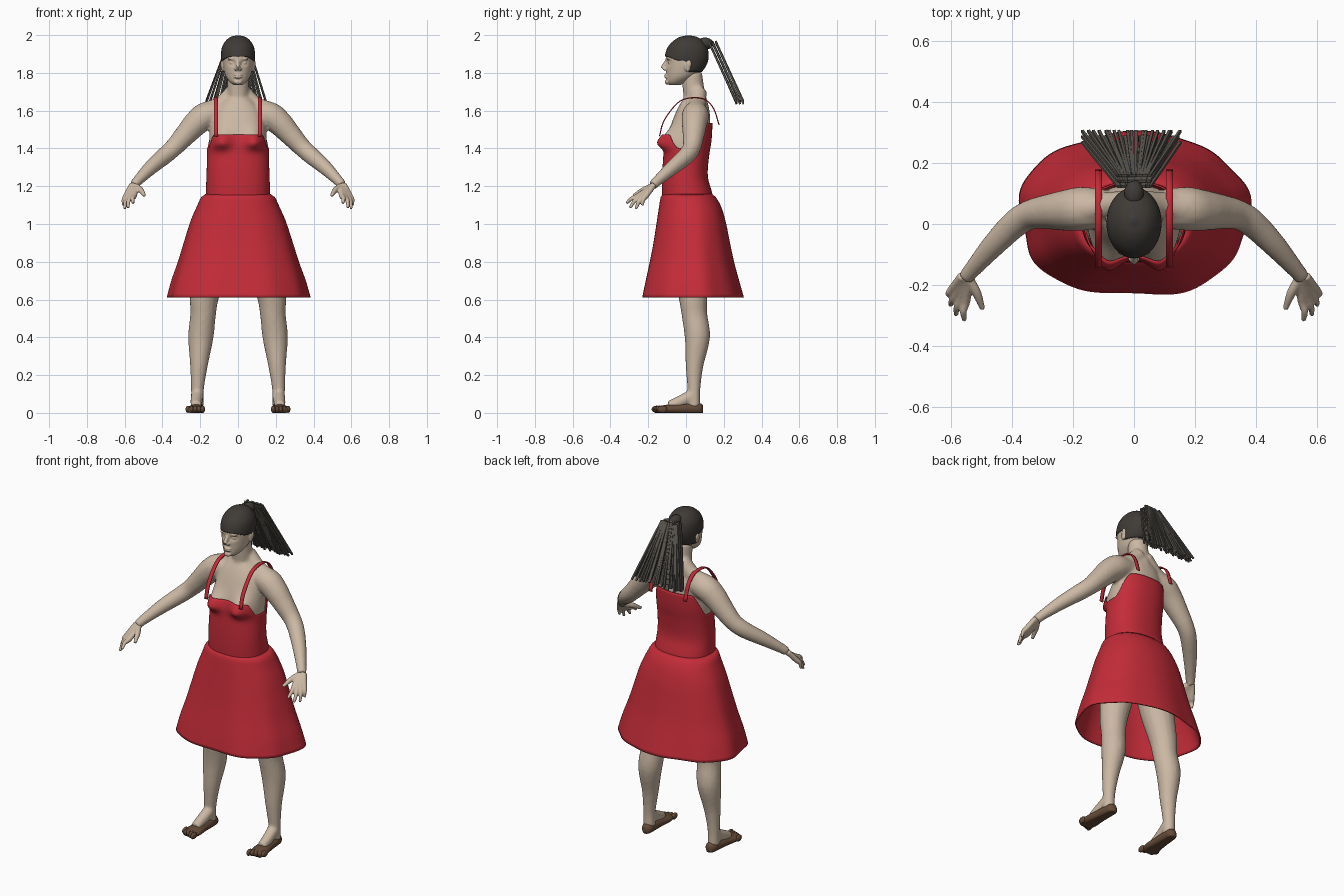
import bpy, bmesh, math, random
from mathutils import Vector, Matrix

random.seed(4)
default_cube = bpy.data.objects.get("Cube")
if default_cube:
    bpy.data.objects.remove(default_cube)


def material(name, color):
    mat = bpy.data.materials.new(name)
    mat.use_nodes = True
    mat.diffuse_color = (*color, 1)
    mat.node_tree.nodes["Principled BSDF"].inputs["Base Color"].default_value = (*color, 1)
    return mat


skin = material("skin", (0.60, 0.48, 0.37))
red = material("red cloth", (0.55, 0.025, 0.04))
dark_hair = material("dark hair", (0.05, 0.044, 0.038))
strand_hair = material("hair strands", (0.11, 0.10, 0.085))
brown = material("brown leather", (0.13, 0.07, 0.04))


def spline(keys, t):
    """Smooth interpolation of rows (t, value, value, ...)."""
    last = len(keys) - 1
    t = min(max(t, keys[0][0]), keys[last][0])
    i = 0
    while i < last - 1 and t > keys[i + 1][0]:
        i += 1

    def slope(j, k):
        a, b = keys[max(j - 1, 0)], keys[min(j + 1, last)]
        return (b[k] - a[k]) / (b[0] - a[0])

    p, q = keys[i], keys[i + 1]
    h = q[0] - p[0]
    u = (t - p[0]) / h
    w = u * u * (3 - 2 * u)
    return [p[k] * (1 - w) + q[k] * w + h * u * (1 - u) * ((1 - u) * slope(i, k) - u * slope(i + 1, k))
            for k in range(1, len(p))]


def smooth(a, b, x):
    u = min(max((x - a) / (b - a), 0), 1)
    return u * u * (3 - 2 * u)


def bump(*distances):
    return math.exp(-sum(d * d for d in distances))


def section(keys, z, angle, off=0, power=2):
    """Point on a rounded cross-section given as half width, front y, back y."""
    half, front, back = spline(keys, z)
    c, s = (math.copysign(abs(f(angle)) ** (2 / power), f(angle)) for f in (math.cos, math.sin))
    return Vector(((half + off) * c, (front + back) / 2 + ((back - front) / 2 + off) * s, z))


def surface(bm, func, around, rows, cap_bottom=True, cap_top=True):
    """Skin of a closed tube: func(angle, v) with v from 0 to 1."""
    rings = [[bm.verts.new(func(2 * math.pi * j / around, i / rows)) for j in range(around)]
             for i in range(rows + 1)]
    for a, b in zip(rings, rings[1:]):
        for j in range(around):
            k = (j + 1) % around
            bm.faces.new((a[j], a[k], b[k], b[j]))
    if cap_bottom:
        bm.faces.new(rings[0][::-1])
    if cap_top:
        bm.faces.new(rings[-1])


def limb(bm, points, sides=16, steps=5):
    """Round tube through points (x, y, z, radius)."""
    keys = [(i, *p) for i, p in enumerate(points)]
    total = (len(points) - 1) * steps
    path = [spline(keys, i / steps) for i in range(total + 1)]
    spots = [Vector(p[:3]) for p in path]
    tangent = (spots[1] - spots[0]).normalized()
    axis = tangent.orthogonal().normalized()
    frames = []
    for i in range(total + 1):
        new = (spots[min(i + 1, total)] - spots[max(i - 1, 0)]).normalized()
        axis = tangent.rotation_difference(new) @ axis
        tangent = new
        frames.append((axis.copy(), tangent.cross(axis)))

    def point(angle, v):
        i = round(v * total)
        a, b = frames[i]
        return spots[i] + path[i][3] * (a * math.cos(angle) + b * math.sin(angle))
    surface(bm, point, sides, total)


def ball(bm, centre, radii):
    matrix = Matrix.Translation(centre) @ Matrix.Diagonal((*radii, 1))
    bmesh.ops.create_uvsphere(bm, u_segments=20, v_segments=12, radius=1, matrix=matrix)


def finish(bm, name, mat, voxel=0, thickness=0, shade=True):
    bmesh.ops.recalc_face_normals(bm, faces=bm.faces)
    mesh = bpy.data.meshes.new(name)
    bm.to_mesh(mesh)
    bm.free()
    mesh.materials.append(mat)
    for face in mesh.polygons:
        face.use_smooth = shade
    obj = bpy.data.objects.new(name, mesh)
    bpy.context.collection.objects.link(obj)
    if voxel:
        remesh = obj.modifiers.new("blend", 'REMESH')
        remesh.mode, remesh.voxel_size, remesh.use_smooth_shade = 'VOXEL', voxel, shade
        soften = obj.modifiers.new("soften", 'SMOOTH')
        soften.factor, soften.iterations = 0.5, 4
    if thickness:
        obj.modifiers.new("thickness", 'SOLIDIFY').thickness = thickness
    return obj


# Body: torso, neck, arms and legs blended into one skin
TORSO = [(0.92, .165, -.10, .15), (1.15, .16, -.115, .13), (1.25, .156, -.115, .105),
         (1.35, .153, -.11, .11), (1.45, .152, -.10, .125), (1.55, .14, -.07, .128),
         (1.62, .11, -.04, .12), (1.67, .06, -.01, .10)]


def torso_point(angle, z, off=0):
    p = section(TORSO, z, angle, off, 2.3)
    if p.y < 0:
        spread = 0.035 if z < 1.43 else 0.065
        p.y -= 0.052 * bump((abs(p.x) - .09) / .05, (z - 1.43) / spread) * smooth(0, .06, -p.y)
    return p


body = bmesh.new()
surface(body, lambda a, v: torso_point(a, .92 + .75 * v), 48, 40)
limb(body, [(0, .06, 1.6, .065), (0, .042, 1.70, .058), (0, .03, 1.80, .055)])
for s in (1, -1):
    limb(body, [(s * .02, .065, 1.70, .045), (s * .09, .06, 1.632, .045), (s * .16, .05, 1.6, .05)])
    limb(body, [(s * .08, .05, 1.59, .06), (s * .165, .05, 1.575, .072), (s * .22, .045, 1.535, .068),
                (s * .28, .04, 1.47, .058), (s * .34, .03, 1.405, .049), (s * .39, 0, 1.36, .046),
                (s * .46, -.07, 1.3, .039), (s * .53, -.15, 1.23, .028), (s * .55, -.175, 1.205, .026)])
    limb(body, [(s * .10, .02, 1.0, .10), (s * .14, .025, .8, .095), (s * .177, .037, .62, .077),
                (s * .185, .045, .52, .068), (s * .197, .06, .4, .067), (s * .207, .045, .25, .047),
                (s * .215, .042, .12, .034), (s * .215, .042, .03, .034)])
    limb(body, [(s * .215, .03, .09, .034), (s * .22, -.03, .06, .032), (s * .222, -.09, .035, .028)])
finish(body, "body", skin, voxel=.009)

# Hands: palm and fingers
TIPS = [(.555, -.315, 1.11), (.582, -.297, 1.085), (.60, -.265, 1.08), (.607, -.232, 1.098)]
for s, side in ((1, "left"), (-1, "right")):
    hand = bmesh.new()
    for i, tip in enumerate(TIPS):
        knuckle = Vector((.55 + .014 * i, -.25 + .013 * i, 1.15))
        bend = knuckle.lerp(Vector(tip), .5) + Vector((.006, -.004, .006))
        route = [((.537 + .008 * i, -.17, 1.208), .016), (knuckle, .0155), (bend, .0115), (tip, .008)]
        limb(hand, [(s * p[0], p[1], p[2], r) for p, r in route], 10)
    limb(hand, [(s * .54, -.18, 1.2, .016), (s * .515, -.225, 1.18, .0155), (s * .495, -.278, 1.15, .009)], 10)
    finish(hand, side + "_hand", skin, voxel=.0045)

# Head: skull with eye sockets, then features blended in
HEAD = [(1.735, .022, -.088, -.03), (1.75, .042, -.102, .0), (1.78, .064, -.104, .05),
        (1.82, .076, -.106, .09), (1.86, .082, -.108, .110), (1.90, .084, -.104, .114),
        (1.94, .077, -.088, .104), (1.97, .057, -.058, .08), (1.987, .032, -.025, .05),
        (1.993, .004, .008, .018)]


def head_point(angle, v):
    p = section(HEAD, 1.735 + .258 * math.sin(v * math.pi / 2), angle)
    if p.y < 0:
        p.y += .014 * bump((abs(p.x) - .033) / .017, (p.z - 1.853) / .013)
    return p


head = bmesh.new()
surface(head, head_point, 64, 48)
limb(head, [(0, -.10, 1.865, .010), (0, -.115, 1.84, .012), (0, -.124, 1.824, .012)], 12)
ball(head, (0, -.10, 1.752), (.022, .012, .014))
for z in (1.789, 1.777):
    ball(head, (0, -.102, z), (.025, .014, .0055))
for s in (1, -1):
    ball(head, (s * .011, -.113, 1.82), (.009, .011, .008))
    ball(head, (s * .032, -.084, 1.853), (.014, .011, .009))
    ball(head, (s * .034, -.092, 1.874), (.022, .010, .006))
    ball(head, (s * .081, .008, 1.838), (.009, .018, .032))
    ball(head, (s * .085, .016, 1.848), (.009, .013, .022))
finish(head, "head", skin, voxel=.004)


# Hair: cap above the hairline, knot and fanned ponytail
def cap_point(angle, v):
    s = math.sin(angle)
    low = 1.805 + .06 * (1 - smooth(-.05, .25, s)) + .022 * smooth(.3, 1, -s)
    z = low + (1.993 - low) * math.sin(v * math.pi / 2)
    return section(HEAD, z, angle, .006) + Vector((0, 0, .006 * v * v))


cap = bmesh.new()
surface(cap, cap_point, 64, 24, cap_bottom=False)
finish(cap, "hair_cap", dark_hair, thickness=.004)
knot = bmesh.new()
ball(knot, (0, .10, 1.955), (.032, .045, .032))
finish(knot, "hair_knot", dark_hair)

ponytail = bmesh.new()
for layer in range(3):
    for i in range(19):
        u = i / 9 - 1 + random.uniform(-.04, .04)
        depth = .018 * (layer - 1)
        start = (u * .05, .14 + depth, 1.965 + random.uniform(-.008, .004), .006)
        end = (u * .155 - .01, .286 + depth, 1.64 + random.uniform(-.006, .012), .0065)
        limb(ponytail, [start, end], 4, 1)
finish(ponytail, "ponytail", strand_hair, shade=False)


# Dress: bodice, straps and flared skirt
def bodice_point(angle, v):
    s = math.sin(angle)
    top = 1.40 + .075 * smooth(.3, .7, -s) + .135 * smooth(.15, .75, s)
    return torso_point(angle, 1.13 + (top - 1.13) * v, .011)


bodice = bmesh.new()
surface(bodice, bodice_point, 72, 32, False, False)
finish(bodice, "bodice", red, thickness=.006)

STRAP = [(0, -.143, 1.465), (1, -.125, 1.535), (2, -.085, 1.60), (3, -.03, 1.655), (4, .04, 1.672),
         (5, .105, 1.66), (6, .15, 1.61), (7, .178, 1.525)]
for s, side in ((1, "left"), (-1, "right")):
    strap = bmesh.new()
    rows = [[strap.verts.new((s * x, *spline(STRAP, i / 4))) for x in (.105, .127)] for i in range(29)]
    for a, b in zip(rows, rows[1:]):
        strap.faces.new((a[0], a[1], b[1], b[0]))
    finish(strap, side + "_strap", red, thickness=.006)

SKIRT = [(.612, .375, -.235, .298), (.70, .352, -.217, .275), (.80, .318, -.195, .25),
         (.90, .288, -.175, .23), (1.02, .25, -.155, .207), (1.10, .215, -.142, .182),
         (1.145, .193, -.133, .155), (1.16, .17, -.122, .138)]


def skirt_point(angle, v):
    p = section(SKIRT, .612 + .548 * v, angle, 0, 2.25)
    wave = 1 + .022 * (1 - v) * (math.sin(5 * angle + .6) + .6 * math.sin(9 * angle))
    return Vector((p.x * wave, .03 + (p.y - .03) * wave, p.z))


skirt = bmesh.new()
surface(skirt, skirt_point, 96, 32, False, False)
finish(skirt, "skirt", red, thickness=.008)

# Feet: brown shoes with rounded toes, lofted from heel to ball
SHOE = [(-.15, .040, .034), (-.11, .049, .042), (-.04, .040, .05), (.04, .034, .055),
        (.075, .029, .052), (.09, .014, .04)]
for s, side in ((1, "left"), (-1, "right")):
    shoe = bmesh.new()

    def shoe_point(angle, v):
        y = -.15 + .24 * v
        half, height = spline(SHOE, y)
        return Vector((s * (.217 - y * .05) + half * math.cos(angle), y,
                       max(0, height * (.42 + .58 * math.sin(angle)))))
    surface(shoe, shoe_point, 32, 24)
    for i in range(5):
        ball(shoe, (s * (.187 + .0195 * i), -.156 + .008 * i, .019), (.0125, .026, .019))
    finish(shoe, side + "_shoe", brown)
